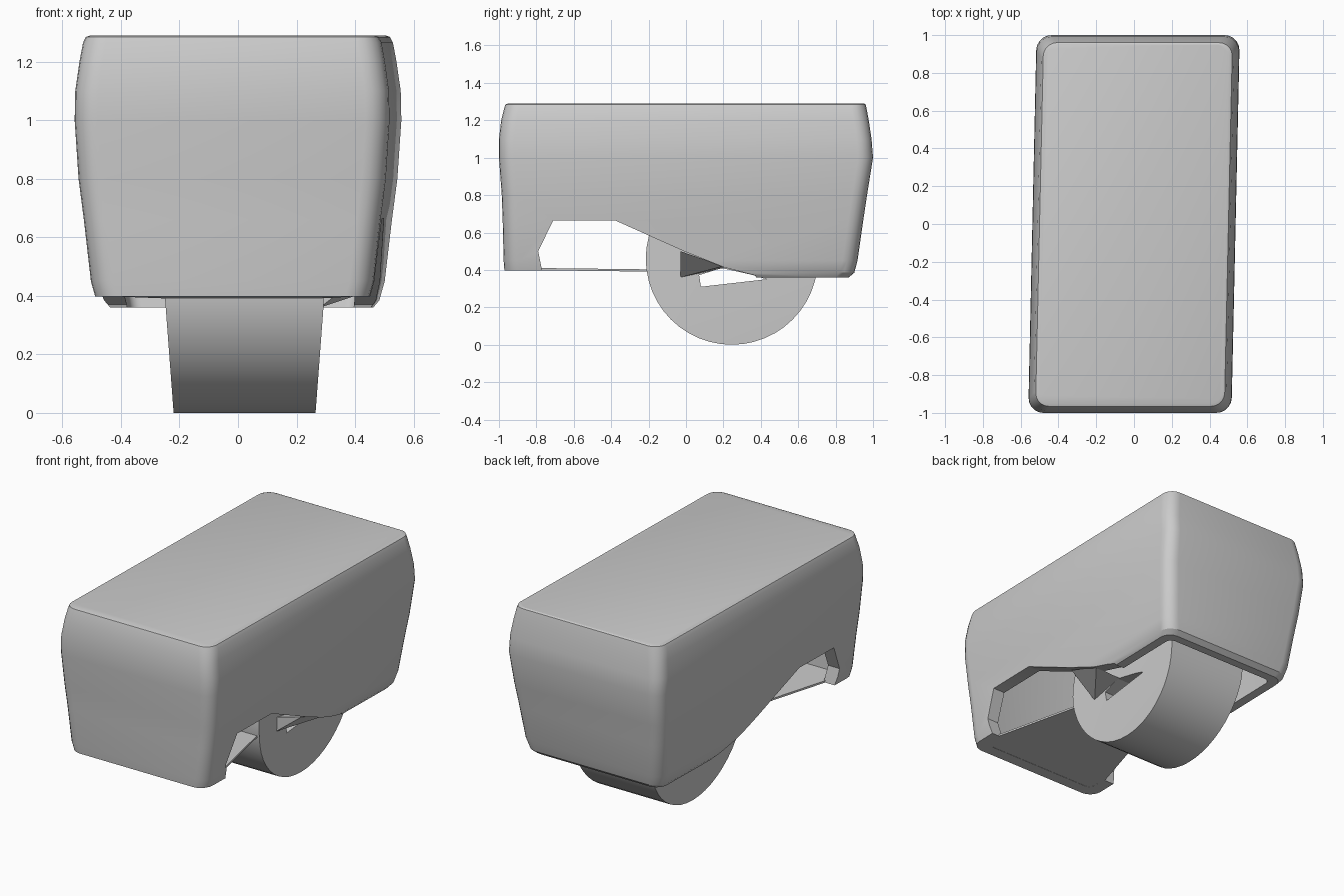
import bpy, bmesh, math
from mathutils import Vector

if "Cube" in bpy.data.objects:
    bpy.data.objects.remove(bpy.data.objects["Cube"])


def make(name, bm):
    bmesh.ops.recalc_face_normals(bm, faces=bm.faces)
    me = bpy.data.meshes.new(name)
    bm.to_mesh(me)
    bm.free()
    ob = bpy.data.objects.new(name, me)
    bpy.context.collection.objects.link(ob)
    return ob


def loft(name, rings):
    bm = bmesh.new()
    vr = [[bm.verts.new(p) for p in r] for r in rings]
    n = len(vr[0])
    for a, b in zip(vr, vr[1:]):
        for i in range(n):
            j = (i + 1) % n
            bm.faces.new((a[i], a[j], b[j], b[i]))
    bm.faces.new(vr[0])
    bm.faces.new(vr[-1])
    return make(name, bm)


def prism(name, pts, x0, x1):
    return loft(name, [[(x, y, z) for y, z in pts] for x in (x0, x1)])


def rounded_ring(z, hw, yf, yb, r, seg=5):
    pts = []
    corners = [(hw - r, yb - r), (-hw + r, yb - r), (-hw + r, yf + r), (hw - r, yf + r)]
    for q, (cx, cy) in enumerate(corners):
        for k in range(seg + 1):
            a = math.pi / 2 * (q + k / seg)
            x, y = cx + r * math.cos(a), cy + r * math.sin(a)
            pts.append((x + 0.022 * y, y, z))  # slight sideways lean along the length
    return pts


def activate(ob):
    bpy.ops.object.select_all(action='DESELECT')
    ob.select_set(True)
    bpy.context.view_layer.objects.active = ob


def cut(ob, cutter):
    m = ob.modifiers.new("cut", 'BOOLEAN')
    m.operation, m.solver, m.object = 'DIFFERENCE', 'EXACT', cutter
    activate(ob)
    bpy.ops.object.modifier_apply(modifier=m.name)
    bpy.data.objects.remove(cutter)


def smooth(ob):
    activate(ob)
    bpy.ops.object.shade_smooth_by_angle(angle=math.radians(25))


# Bulging body shell: height, half width, front, back, corner radius
section = [
    (0.36, 0.445, -0.965, 0.87, 0.07),
    (0.385, 0.465, -0.97, 0.90, 0.08),
    (0.45, 0.483, -0.975, 0.917, 0.08),
    (0.66, 0.507, -0.98, 0.947, 0.08),
    (0.80, 0.525, -0.985, 0.968, 0.08),
    (1.00, 0.538, -1.00, 1.00, 0.08),
    (1.10, 0.536, -1.00, 0.992, 0.08),
    (1.20, 0.522, -0.988, 0.977, 0.08),
    (1.265, 0.51, -0.972, 0.965, 0.08),
    (1.285, 0.50, -0.965, 0.96, 0.07),
    (1.29, 0.485, -0.95, 0.95, 0.06),
]
body = loft("body_shell", [rounded_ring(*s) for s in section])

# Arched lower edge
arch = [(-1.1, 0.2), (-1.1, 0.398), (-0.77, 0.398), (-0.79, 0.50), (-0.71, 0.665),
        (-0.38, 0.665), (0, 0.495), (0.2, 0.415), (0.37, 0.37), (0.45, 0.2)]
cut(body, prism("arch_cutter", arch, -0.8, 0.8))

# Hollow underside
t = 0.08
cut(body, loft("cavity_cutter", [
    rounded_ring(0.2, 0.36, -0.89, 0.79, 0.04),
    rounded_ring(0.5, 0.41, -0.90, 0.84, 0.04),
    rounded_ring(1.0, 0.538 - t, -0.92, 0.92, 0.04),
    rounded_ring(1.22, 0.43, -0.90, 0.89, 0.04)]))
smooth(body)

# Wide drum below the body, a little narrower at the bottom
cy, cz, R, n = 0.245, 0.46, 0.46, 48
rings = []
for xb, xt in ((-0.22, -0.25), (0.265, 0.295)):
    ring = []
    for i in range(n):
        a = 2 * math.pi * i / n
        y, z = cy + R * math.cos(a), cz + R * math.sin(a)
        ring.append((xb + (xt - xb) * min(z / 0.4, 1), y, z))
    rings.append(ring)
drum = loft("drum", rings)
# Slot in the drum side
slot = [(0.08, 0.31), (0.43, 0.35), (0.36, 0.372), (0.19, 0.41), (0.07, 0.372)]
cut(drum, prism("slot_cutter", slot, -0.6, 0.6))
smooth(drum)

# Thin floor plate tapering from the front wall to the drum
plate = [(-0.43, -0.95), (0.40, -0.95), (0.40, -0.77), (0.28, -0.22),
         (0.28, -0.15), (-0.25, -0.15), (-0.25, -0.22), (-0.42, -0.77)]
loft("floor_plate", [[(x, y, z + 0.012 * (y + 0.95) * -1) for x, y in plate] for z in (0.40, 0.412)])

# Wedge bracket between the body edge and the drum
bm = bmesh.new()
for p in ((0.46, -0.03, 0.50), (0.46, 0.2, 0.42), (0.28, -0.03, 0.45), (0.28, -0.03, 0.36), (0.28, 0.2, 0.41)):
    bm.verts.new(Vector(p))
bmesh.ops.convex_hull(bm, input=bm.verts[:])
make("side_bracket", bm)
